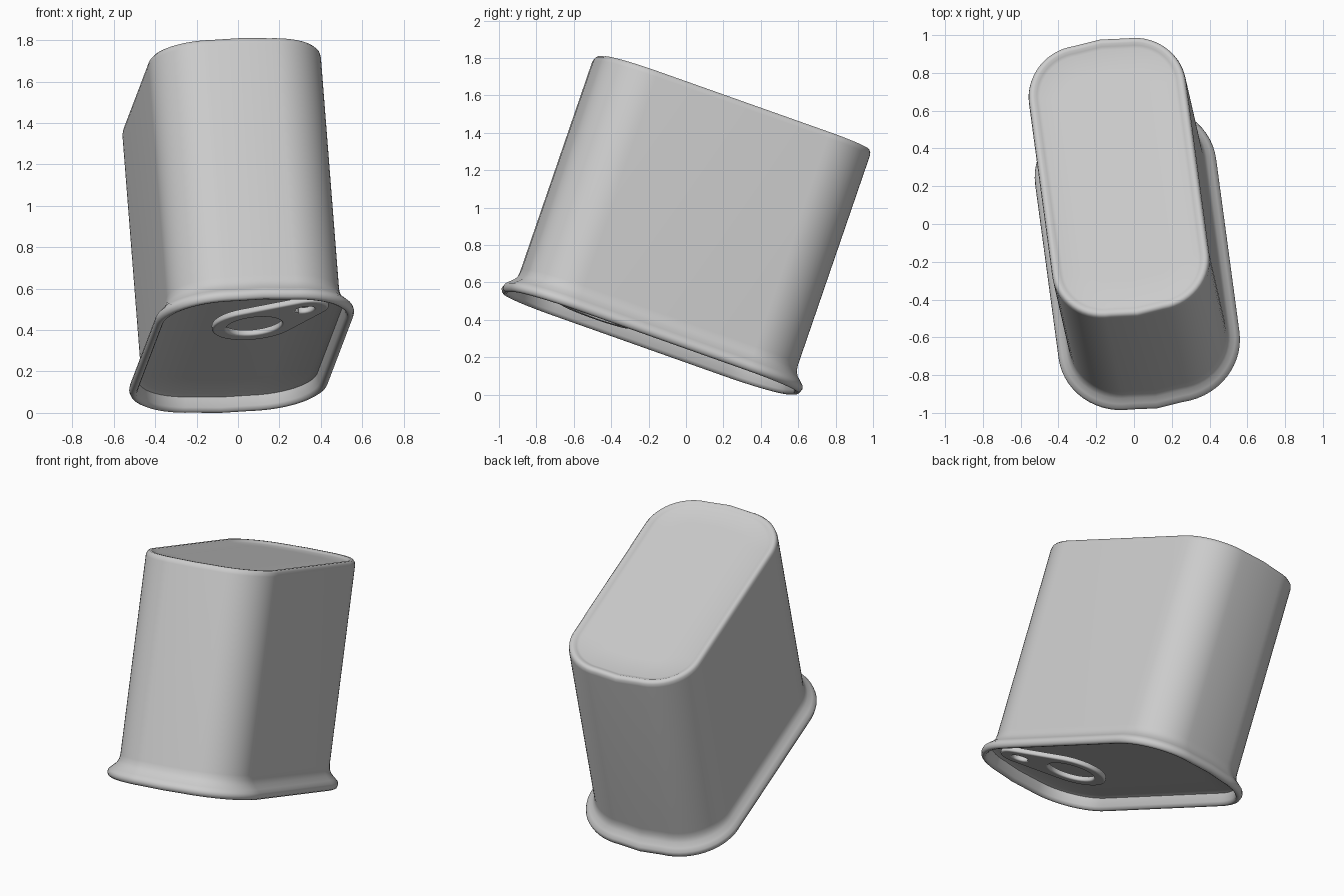
import bpy, bmesh
from math import cos, sin, pi, radians
from mathutils import Matrix, Vector
from mathutils.geometry import convex_hull_2d

if "Cube" in bpy.data.objects:
    bpy.data.objects.remove(bpy.data.objects["Cube"])

# tilted frame of the can: short side, long side, axis
A = Vector((-0.074, 0.324, 0.943)).normalized()
L = Vector((-0.126, 0.935, -0.331))
L = (L - A * L.dot(A)).normalized()
S = L.cross(A)
frame = Matrix((S, L, A)).transposed().to_4x4()
frame.translation = (0.02, -0.19, 0.29)


def outline(off, z, seg=14):
    """Rounded rectangle with slightly bowed ends, grown by off."""
    r, ax, ay = 0.28 + off, 0.14, 0.49
    pts = []
    for k, (sx, sy) in enumerate([(1, 1), (-1, 1), (-1, -1), (1, -1)]):
        for i in range(seg + 1):
            t = (k + i / seg) * pi / 2
            pts.append((sx * ax + r * cos(t), sy * ay + r * sin(t)))
        if k in (0, 2):  # crown of the bowed end
            pts.append((0, sy * (ay + r + 0.015)))
    return [(x, y, z) for x, y in pts]


def finish(ob, angle=40):
    bpy.ops.object.select_all(action='DESELECT')
    ob.select_set(True)
    bpy.context.view_layer.objects.active = ob
    if ob.type == 'CURVE':
        bpy.ops.object.convert(target='MESH')
        ob = bpy.context.object
    bpy.ops.object.shade_smooth_by_angle(angle=radians(angle))
    return ob


# can body: lofted from recessed lid, over the flared rim, up to the base
profile = [(-0.20, 0.078), (-0.01, 0.08), (0.015, 0.07), (0.022, 0.02), (0.032, 0.003),
           (0.045, 0.0), (0.058, 0.008), (0.064, 0.025), (0.060, 0.042),
           (0.042, 0.06), (0.018, 0.082), (0.004, 0.11), (0, 0.14), (0, 1.325),
           (-0.004, 1.345), (-0.015, 1.357), (-0.032, 1.357), (-0.046, 1.348),
           (-0.062, 1.342), (-0.20, 1.342)]
bm = bmesh.new()
rings = [[bm.verts.new(p) for p in outline(o, z)] for o, z in profile]
n = len(rings[0])
for a, b in zip(rings, rings[1:]):
    for i in range(n):
        j = (i + 1) % n
        bm.faces.new((a[i], a[j], b[j], b[i]))
bm.faces.new(rings[0][::-1])
bm.faces.new(rings[-1])
bmesh.ops.recalc_face_normals(bm, faces=bm.faces)
me = bpy.data.meshes.new("can_body")
bm.to_mesh(me)
bm.free()

# settle on the ground and centre
co = [frame @ v.co for v in me.vertices]
lo = [min(c[i] for c in co) for i in range(3)]
hi = [max(c[i] for c in co) for i in range(3)]
frame.translation -= Vector(((lo[0] + hi[0]) / 2 * 0.3, (lo[1] + hi[1]) / 2, lo[2]))
can = bpy.data.objects.new("can_body", me)
bpy.context.collection.objects.link(can)
can.matrix_world = frame
finish(can, 50)


def ellipse(cx, rx, ry, count=40):
    return [Vector((cx + rx * cos(2 * pi * i / count), ry * sin(2 * pi * i / count)))
            for i in range(count)]


# pull tab: flat teardrop with finger hole and nose hole
pts = ellipse(0, 0.20, 0.185) + ellipse(0.33, 0.09, 0.09)
outer = [pts[i] for i in convex_hull_2d(pts)]
cu = bpy.data.curves.new("pull_tab", 'CURVE')
cu.dimensions, cu.fill_mode = '2D', 'BOTH'
cu.extrude, cu.bevel_depth, cu.bevel_resolution = 0.006, 0.01, 2
for loop in (outer, ellipse(0.0, 0.15, 0.135), ellipse(0.31, 0.06, 0.05, 24)):
    sp = cu.splines.new('POLY')
    sp.points.add(len(loop) - 1)
    for p, q in zip(sp.points, loop):
        p.co = (q.x, q.y, 0, 1)
    sp.use_cyclic_u = True
tab = bpy.data.objects.new("pull_tab", cu)
bpy.context.collection.objects.link(tab)
tab_frame = frame @ Matrix.Translation((0.02, -0.33, 0.05)) @ Matrix.Rotation(radians(-45), 4, 'Z')
tab.matrix_world = tab_frame
finish(tab)

# rivet holding the tab to the lid
bpy.ops.mesh.primitive_cylinder_add(vertices=24, radius=0.04, depth=0.05)
rivet = bpy.context.object
rivet.name = "rivet"
rivet.matrix_world = tab_frame @ Matrix.Translation((0.225, 0, 0.01))
finish(rivet)
